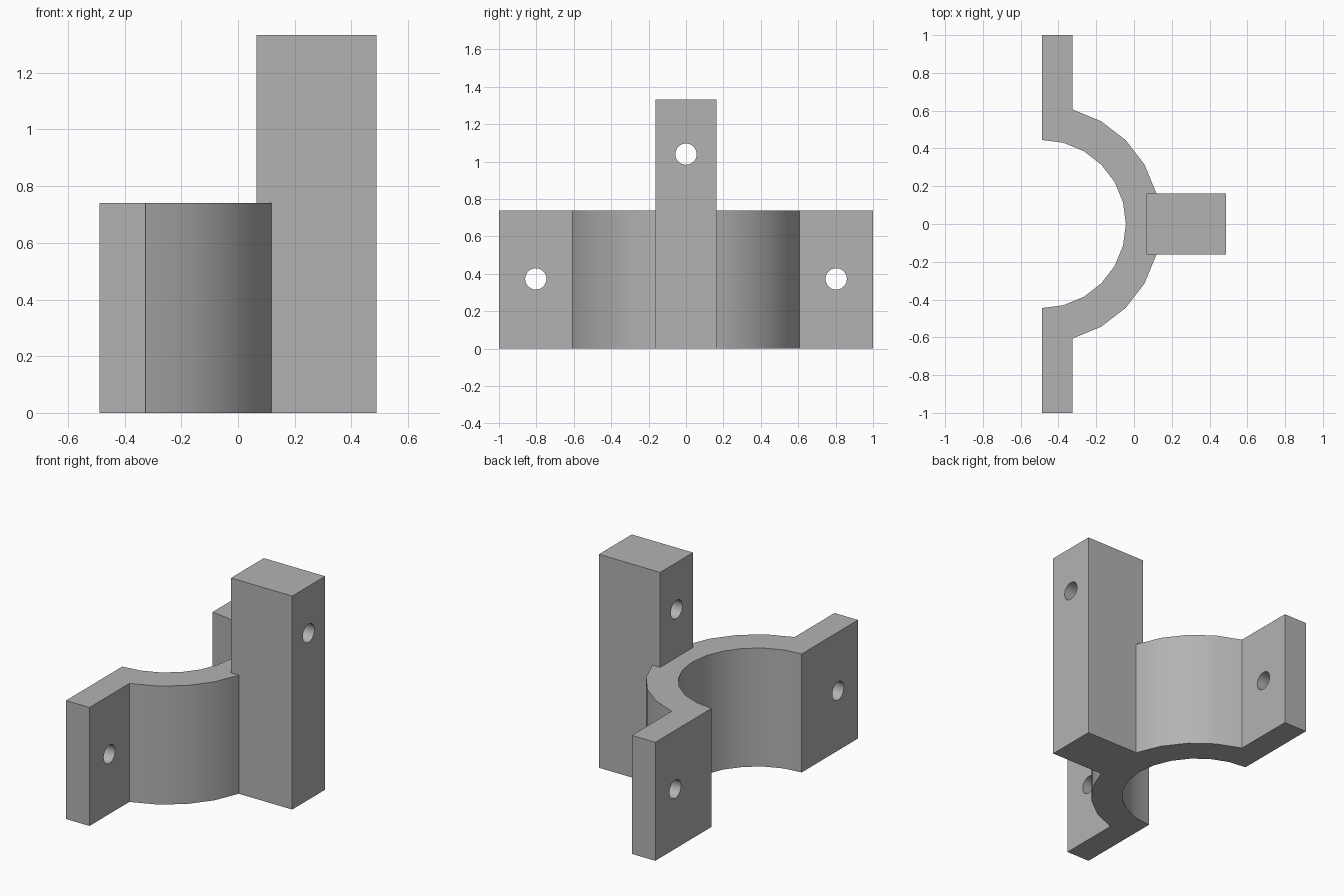
import bpy, bmesh, math
from mathutils import Matrix

if "Cube" in bpy.data.objects:
    bpy.data.objects.remove(bpy.data.objects["Cube"])

grey = bpy.data.materials.new("plain grey")
grey.diffuse_color = (0.45, 0.45, 0.45, 1)
grey.use_nodes = True
grey.node_tree.nodes["Principled BSDF"].inputs["Base Color"].default_value = grey.diffuse_color


def finish(name, bm):
    """Turn a bmesh into a named object."""
    bmesh.ops.recalc_face_normals(bm, faces=bm.faces)
    mesh = bpy.data.meshes.new(name)
    bm.to_mesh(mesh)
    bm.free()
    mesh.materials.append(grey)
    obj = bpy.data.objects.new(name, mesh)
    bpy.context.collection.objects.link(obj)
    return obj


def extrude_profile(name, points, height):
    """Raise a flat outline from the ground to a height."""
    bm = bmesh.new()
    face = bm.faces.new([bm.verts.new((x, y, 0)) for x, y in points])
    top = bmesh.ops.extrude_face_region(bm, geom=[face])["geom"]
    verts = [v for v in top if isinstance(v, bmesh.types.BMVert)]
    bmesh.ops.translate(bm, verts=verts, vec=(0, 0, height))
    return finish(name, bm)


def boolean(target, tool, operation):
    mod = target.modifiers.new(operation.lower(), 'BOOLEAN')
    mod.operation, mod.solver, mod.object = operation, 'EXACT', tool
    bpy.context.view_layer.objects.active = target
    bpy.ops.object.modifier_apply(modifier=mod.name)
    bpy.data.objects.remove(tool)


def arc(radius, degrees):
    return [(BACK + radius * math.cos(math.radians(a)),
             radius * math.sin(math.radians(a))) for a in degrees]


# Half-round saddle with a flange at each end
BACK, FLANGE = -0.488, -0.326
outer = arc(0.628, range(75, -76, -15))
inner = arc(0.445, range(-90, 91, 15))
outline = ([(BACK, 1), (FLANGE, 1)] + outer
           + [(FLANGE, -1), (BACK, -1)] + inner)
bracket = extrude_profile("saddle_bracket", outline, 0.74)

# Upright post joined to the saddle
post = extrude_profile("post", [(0.065, -0.162), (0.488, -0.162),
                                (0.488, 0.162), (0.065, 0.162)], 1.333)
boolean(bracket, post, 'UNION')

# Bolt holes through both flanges and the post
for x, y, z in ((-0.407, -0.803, 0.373), (-0.407, 0.803, 0.373),
                (0.277, 0, 1.04)):
    bm = bmesh.new()
    bmesh.ops.create_cone(bm, cap_ends=True, segments=32, radius1=0.057,
                          radius2=0.057, depth=0.6,
                          matrix=Matrix.Translation((x, y, z))
                          @ Matrix.Rotation(math.pi / 2, 4, 'Y'))
    boolean(bracket, finish("bolt_hole", bm), 'DIFFERENCE')

# Smooth curves, crisp edges
bpy.ops.object.select_all(action='DESELECT')
bracket.select_set(True)
bpy.context.view_layer.objects.active = bracket
bpy.ops.object.shade_smooth_by_angle(angle=math.radians(30))
